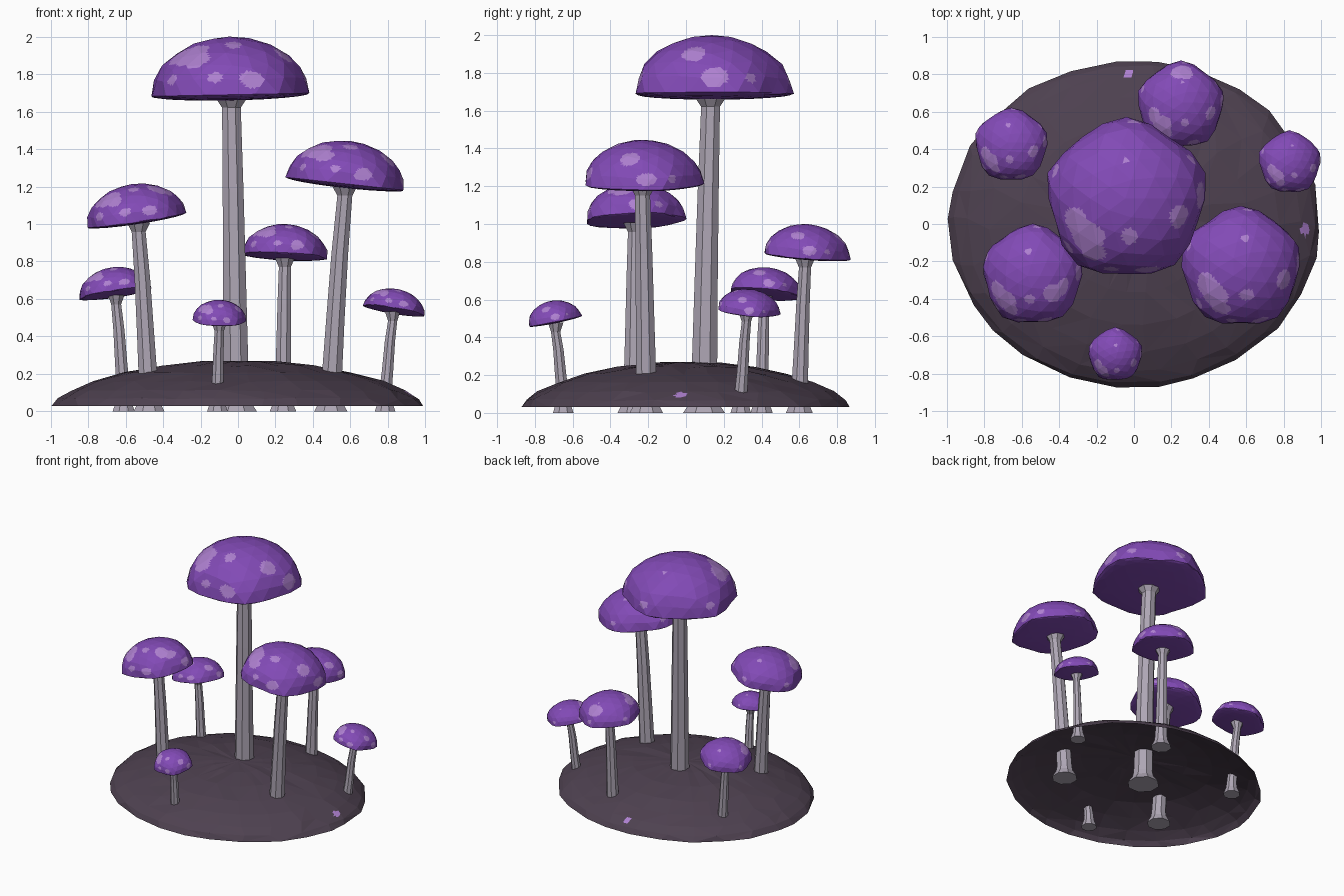
import bpy, bmesh, math, random
from mathutils import Vector, Matrix, noise

if "Cube" in bpy.data.objects:
    bpy.data.objects.remove(bpy.data.objects["Cube"])

random.seed(4)


def srgb(r, g, b):
    lin = lambda c: ((c / 255 + 0.055) / 1.055) ** 2.4 if c > 10 else c / 3295
    return (lin(r), lin(g), lin(b), 1)


def material(name, col):
    m = bpy.data.materials.new(name)
    m.diffuse_color = col
    m.use_nodes = True
    m.node_tree.nodes["Principled BSDF"].inputs["Base Color"].default_value = m.diffuse_color
    return m


CAP = material("cap purple", srgb(130, 74, 182))
SPOT = material("spot lilac", srgb(174, 128, 208))
STEM = material("stem grey", srgb(174, 166, 180))
SOIL = material("soil dark", srgb(78, 65, 80))


def finish(bm, name, mats):
    me = bpy.data.meshes.new(name)
    bm.to_mesh(me)
    bm.free()
    for m in mats:
        me.materials.append(m)
    ob = bpy.data.objects.new(name, me)
    bpy.context.collection.objects.link(ob)
    return ob


# spots shared by every cap: (u, v, radius) on a unit dome seen from above
SPOTS = [(-.5, -.5, .25), (-.66, -.3, .2), (-.4, -.68, .17), (.05, -.48, .11),
         (-.2, -.93, .1), (.29, -.92, .15), (-.74, -.62, .1), (.7, -.22, .17),
         (.97, .05, .16), (.83, .5, .08), (.1, .97, .08), (-.9, .35, .08), (0, .5, .07)]


def make_cap(name, centre, radius, height, normal, extra):
    bm = bmesh.new()
    bmesh.ops.create_icosphere(bm, subdivisions=3, radius=1)
    # slightly five-sided dome with a nearly flat underside
    for v in bm.verts:
        a = math.atan2(v.co.y, v.co.x) - math.pi / 2
        rim = 1 - abs(v.co.z)
        k = 1 + 0.045 * math.cos(5 * a) * rim + random.uniform(-.015, .015)
        v.co.x *= k
        v.co.y *= k
        if v.co.z < -0.001:
            v.co.z *= 0.1
    # cut the upper facets finely so the spots get clean outlines
    upper = [e for e in bm.edges if all(v.co.z > -0.001 for v in e.verts)]
    bmesh.ops.subdivide_edges(bm, edges=upper, cuts=5, use_grid_fill=True)
    pts = [(Vector((u, w, math.sqrt(max(0, 1 - u * u - w * w)))), r)
           for u, w, r in SPOTS + extra]
    for f in bm.faces:
        c = f.calc_center_median()
        if c.z > 0.03:
            wob = 0.05 * noise.noise(c * 4 + Vector(centre) * 7)
            if any((c.normalized() - p).length < r + wob for p, r in pts):
                f.material_index = 1
    q = Vector((0, 0, 1)).rotation_difference(Vector(normal).normalized())
    c = Vector(centre) - Vector((0, 0.045 * radius, 0))
    bm.transform(Matrix.Translation(c) @ q.to_matrix().to_4x4()
                 @ Matrix.Diagonal((radius, radius, height, 1)))
    finish(bm, name, [CAP, SPOT])


def make_stem(name, base, top, r, sides=8):
    # rings from flared foot to flared top: (position, radius)
    b, t = Vector((*base, 0)), Vector(top)
    rings = [(b, r * 1.6), (b + Vector((0, 0, .05)), r * 1.12),
             (b + Vector((0, 0, .09)), r)]
    for s in (.4, .7):
        p = b.lerp(t, s ** 1.25)
        p.z = t.z * s
        rings.append((p, r * (1 - .28 * s)))
    rings += [(t - Vector((0, 0, .05)), r * .72), (t, r * 1.2)]
    bm = bmesh.new()
    loops = [[bm.verts.new((p.x + k * math.cos(2 * math.pi * (i + .5) / sides),
                            p.y + k * math.sin(2 * math.pi * (i + .5) / sides), p.z))
              for i in range(sides)] for p, k in rings]
    for lo, hi in zip(loops, loops[1:]):
        for i in range(sides):
            j = (i + 1) % sides
            bm.faces.new((lo[i], lo[j], hi[j], hi[i]))
    bm.faces.new(loops[0][::-1])
    bm.faces.new(loops[-1])
    finish(bm, name, [STEM])


# name, cap centre, radius, height, rim slopes (x, y), stem base, stem top, stem radius
SHROOMS = [
    ("centre", (-.04, .155, 1.69), .42, .31, (.02, 0), (-.01, .095), (-.035, .13), .075, []),
    ("right", (.57, -.215, 1.215), .315, .23, (-.11, 0), (.495, -.21), (.57, -.23), .06, []),
    ("left", (-.54, -.26, 1.02), .265, .195, (.15, .03), (-.475, -.28), (-.53, -.27), .056,
     [(.5, -.35, .2)]),
    ("back", (.25, .645, .83), .228, .17, (-.05, -.08), (.24, .6), (.25, .63), .048,
     [(0, .75, .25)]),
    ("back_left", (-.655, .43, .63), .193, .14, (.15, -.1), (-.61, .4), (-.65, .415), .04, []),
    ("back_right", (.83, .335, .54), .165, .115, (-.17, -.1), (.785, .29), (.825, .32), .037, []),
    ("front", (-.1, -.69, .485), .142, .11, (-.02, .2), (-.11, -.65), (-.1, -.69), .037, []),
]
for nm, c, R, h, (sx, sy), base, top, r, extra in SHROOMS:
    make_cap(nm + "_cap", c, R, h, (-sx, -sy, 1), extra)
    make_stem(nm + "_stem", base, (*top, c[2] - .06 * h), r)

# soil mound: a hollow, uneven low dome open underneath
bm = bmesh.new()
N = 26
radii = (.2, .42, .62, .78, .9, .97, 1)
rings = []
for k in radii:
    ring = []
    for i in range(N):
        a = 2 * math.pi * (i + random.uniform(-.2, .2)) / N
        kk = k * random.uniform(.985, 1.0)
        z = .03 + .24 * (1 - k * k) ** .65
        if k < 1:
            z += random.uniform(-.006, .006)
        ring.append(bm.verts.new((.997 * kk * math.cos(a), .88 * kk * math.sin(a), z)))
    rings.append(ring)
peak = bm.verts.new((0, 0, .27))
for i in range(N):
    j = (i + 1) % N
    bm.faces.new((peak, rings[0][i], rings[0][j]))
    for a, b in zip(rings, rings[1:]):
        bm.faces.new((a[i], b[i], b[j], a[j]))
bmesh.ops.triangulate(bm, faces=bm.faces[:])
bmesh.ops.subdivide_edges(bm, edges=bm.edges[:], cuts=5, use_grid_fill=True)
# two small fallen flecks on the soil
for f in bm.faces:
    c = f.calc_center_median()
    if math.hypot(c.x + .03, c.y - .8) < .022 or math.hypot((c.x - .91) * 1.6, c.y + .03) < .036:
        f.material_index = 1
finish(bm, "soil_mound", [SOIL, SPOT])
